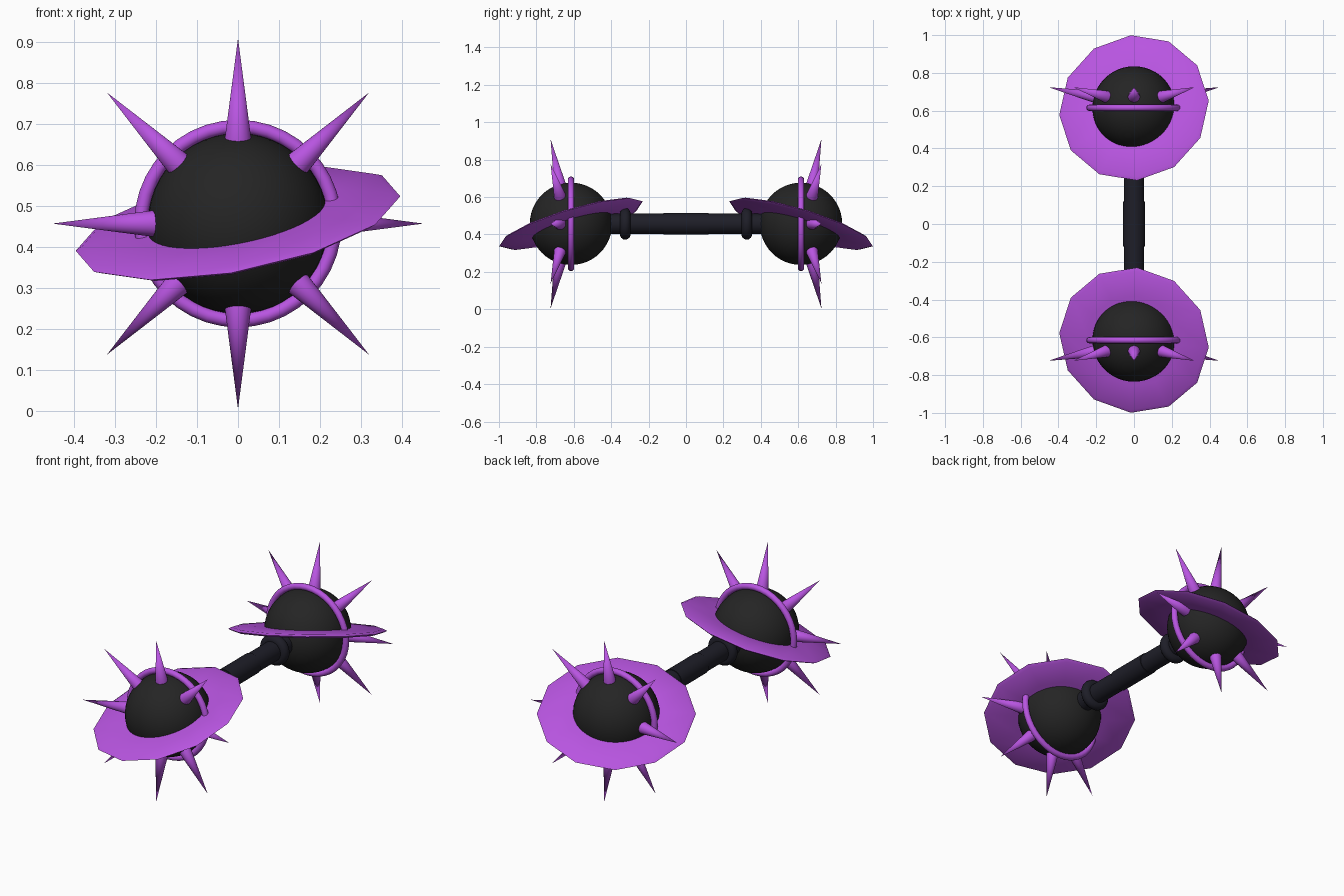
import bpy, bmesh, math
from mathutils import Matrix, Vector

if "Cube" in bpy.data.objects:
    bpy.data.objects.remove(bpy.data.objects["Cube"])

CZ = 0.457                       # height of the bar axis
HEAD = Vector((0, 0.615, CZ))    # centre of one weight


def material(name, rgb):
    m = bpy.data.materials.new(name)
    m.diffuse_color = (*rgb, 1)
    m.use_nodes = True
    m.node_tree.nodes["Principled BSDF"].inputs["Base Color"].default_value = m.diffuse_color
    return m


PURPLE = material("purple", (0.48, 0.09, 0.75))
CHARCOAL = material("charcoal", (0.018, 0.018, 0.018))
NAVY = material("dark_navy", (0.013, 0.013, 0.021))


def finish(bm, name, mat, mirror=False, angle=40):
    """Turn a bmesh into a smooth object, optionally mirrored to the front."""
    bmesh.ops.recalc_face_normals(bm, faces=bm.faces)
    me = bpy.data.meshes.new(name)
    bm.to_mesh(me)
    bm.free()
    me.materials.append(mat)
    ob = bpy.data.objects.new(name, me)
    bpy.context.collection.objects.link(ob)
    bpy.ops.object.select_all(action='DESELECT')
    ob.select_set(True)
    bpy.context.view_layer.objects.active = ob
    bpy.ops.object.shade_smooth_by_angle(angle=math.radians(angle))
    if mirror:
        mod = ob.modifiers.new("both_ends", 'MIRROR')
        mod.use_axis = (False, True, False)
        mod.use_mirror_merge = False
    return ob


def lathe(bm, profile, steps, matrix, closed=False):
    """Spin (radius, height) points around local z, then place them."""
    rings = []
    for r, h in profile:
        if r == 0:
            rings.append([bm.verts.new(matrix @ Vector((0, 0, h)))] * steps)
        else:
            rings.append([bm.verts.new(matrix @ Vector((
                r * math.cos(2 * math.pi * i / steps),
                r * math.sin(2 * math.pi * i / steps), h))) for i in range(steps)])
    pairs = list(zip(rings, rings[1:]))
    if closed:
        pairs.append((rings[-1], rings[0]))
    for a, b in pairs:
        for i in range(steps):
            j = (i + 1) % steps
            bm.faces.new(list(dict.fromkeys((a[i], a[j], b[j], b[i]))))


def circle(major, minor, n):
    return [(major + minor * math.cos(2 * math.pi * k / n),
             minor * math.sin(2 * math.pi * k / n)) for k in range(n)]


def along_y(y):
    """Local z axis points along world y."""
    return Matrix.Translation((0, y, CZ)) @ Matrix.Rotation(-math.pi / 2, 4, 'X')


# Round weights
bm = bmesh.new()
bmesh.ops.create_uvsphere(bm, u_segments=48, v_segments=24, radius=0.22,
                          matrix=Matrix.Translation(HEAD))
finish(bm, "weight_ball", CHARCOAL, True)

# Upright rings around the weights
bm = bmesh.new()
lathe(bm, circle(0.236, 0.017, 12), 40, along_y(HEAD.y), closed=True)
finish(bm, "upright_ring", PURPLE, True)

# Eight spikes, leaning outwards
bm = bmesh.new()
for k in range(8):
    a = k * math.pi / 4
    out = Vector((math.cos(a), 0, math.sin(a)))
    base = HEAD + out * 0.2 + Vector((0, 0.057, 0))
    tip = HEAD + out * 0.452 + Vector((0, 0.109, 0))
    d = tip - base
    place = Matrix.Translation(base) @ d.to_track_quat('Z', 'Y').to_matrix().to_4x4()
    lathe(bm, [(0, 0), (0.033, 0), (0, d.length)], 16, place)
finish(bm, "spikes", PURPLE, True)

# Tilted twelve-sided discs with a thin bevelled rim
bm = bmesh.new()
normal = Vector((-0.197, 0.305, 1)).normalized()
tilt = Vector((0, 0, 1)).rotation_difference(normal).to_matrix().to_4x4()
place = Matrix.Translation(HEAD) @ tilt @ Matrix.Rotation(math.radians(4), 4, 'Z')
lathe(bm, [(0, 0.016), (0.25, 0.015), (0.385, 0.009), (0.403, 0),
           (0.385, -0.009), (0.25, -0.015), (0, -0.016)], 12, place)
finish(bm, "tilted_disc", PURPLE, True, 25)

# Handle bar with a slightly thicker grip
bm = bmesh.new()
lathe(bm, [(0, -0.41), (0.054, -0.41), (0.054, -0.12), (0.058, -0.12),
           (0.058, 0.12), (0.054, 0.12), (0.054, 0.41), (0, 0.41)], 32, along_y(0))
finish(bm, "handle_bar", NAVY)

# Rounded collars near the weights
bm = bmesh.new()
lathe(bm, circle(0.057, 0.028, 14), 32, along_y(0.325), closed=True)
finish(bm, "collar", NAVY, True)
